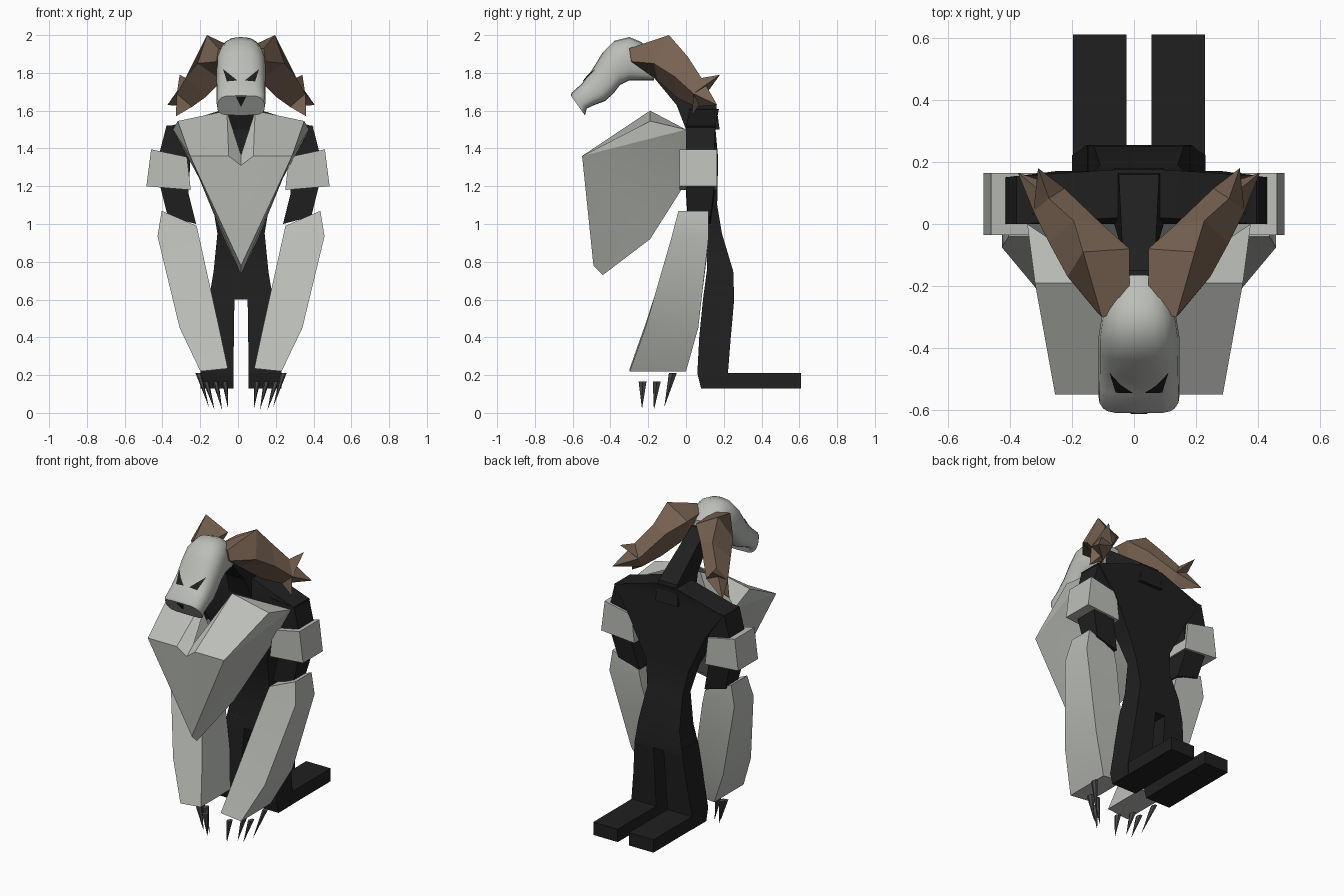
import bpy, bmesh, math
from mathutils import Vector
from mathutils.bvhtree import BVHTree

if "Cube" in bpy.data.objects:
    bpy.data.objects.remove(bpy.data.objects["Cube"])

CX = 0.016  # the figure's own middle line


def material(name, rgb):
    m = bpy.data.materials.new(name)
    m.diffuse_color = (*rgb, 1)
    m.use_nodes = True
    m.node_tree.nodes["Principled BSDF"].inputs["Base Color"].default_value = m.diffuse_color
    return m


BLACK = material("black_cloth", (0.014, 0.014, 0.014))
CLAW = material("claw_grey", (0.07, 0.07, 0.07))
BROWN = material("horn_brown", (0.19, 0.125, 0.085))
BONE = material("bone_grey", (0.5, 0.52, 0.48))


def finish(name, bm, mat=None, smooth=None):
    bmesh.ops.remove_doubles(bm, verts=bm.verts, dist=1e-5)
    bmesh.ops.recalc_face_normals(bm, faces=bm.faces)
    me = bpy.data.meshes.new(name)
    bm.to_mesh(me)
    bm.free()
    ob = bpy.data.objects.new(name, me)
    bpy.context.collection.objects.link(ob)
    me.materials.append(mat or BONE)
    if smooth:
        bpy.context.view_layer.objects.active = ob
        ob.select_set(True)
        bpy.ops.object.shade_smooth_by_angle(angle=math.radians(smooth))
        ob.select_set(False)
    return ob


def place(p, side, cx=CX):
    return Vector((cx + side * p[0], p[1], p[2]))


def loft(bm, rings):
    vs = [[bm.verts.new(p) for p in r] for r in rings]
    n = len(vs[0])
    for a, b in zip(vs, vs[1:]):
        for i in range(n):
            j = (i + 1) % n
            bm.faces.new((a[i], a[j], b[j], b[i]))
    bm.faces.new(vs[0][::-1])
    bm.faces.new(vs[-1])


def column(name, rows, side, mat=None, cx=CX, smooth=None):
    """Stack of rectangles: rows of (z inner, z outer, x inner, x outer, y front, y back)."""
    bm = bmesh.new()
    loft(bm, [[place(p, side, cx) for p in
               ((a, f, zi), (b, f, zo), (b, k, zo), (a, k, zi))]
              for zi, zo, a, b, f, k in rows])
    return finish(name, bm, mat, smooth)


# Torso, and neck leaning forward to the head
column("torso", [(z, z, -w, w, f, b) for z, w, f, b in (
    (.60, .17, .09, .255), (.75, .145, .11, .25), (.95, .125, .11, .19),
    (1.10, .15, .06, .165), (1.35, .27, .0, .17), (1.515, .385, .0, .155),
    (1.61, .08, .02, .175))], 1, BLACK, smooth=25)
column("neck", [(1.50, 1.50, -.08, .08, .0, .178), (1.63, 1.63, -.065, .065, -.05, .16),
                (1.86, 1.86, -.05, .05, -.24, -.15)], 1, BLACK)

for side, tag in ((-1, "left"), (1, "right")):
    # Kneeling legs
    column(tag + "_thigh", [(.64, .64, .035, .165, .095, .25), (.60, .60, .035, .17, .09, .255),
                            (.40, .40, .038, .19, .07, .237), (.21, .21, .04, .215, .06, .222),
                            (.13, .13, .04, .215, .08, .222)], side, BLACK)
    column(tag + "_shin", [(.13, .13, .04, .213, .08, .61), (.212, .212, .04, .213, .08, .61)],
           side, BLACK)
    # Arms with armour
    column(tag + "_upper_arm", [(1.535, 1.52, .22, .387, .0, .155), (1.34, 1.37, .26, .425, .0, .15),
                                (1.16, 1.2, .27, .42, .0, .15), (1.0, 1.04, .23, .38, .01, .13)],
           side, BLACK, cx=.008)
    column(tag + "_arm_band", [(1.355, 1.395, .27, .46, -.035, .165),
                               (1.18, 1.2, .25, .485, -.035, .165)], side, cx=0)
    column(tag + "_forearm", [(.99, 1.07, .235, .42, -.04, .12), (.90, .935, .215, .442, -.075, .12),
                              (.47, .45, .12, .325, -.215, .065), (.235, .22, .07, .215, -.298, .0)],
           side, smooth=25)
    # Claws
    for i, (x0, x1, y0, y1, z0, z1) in enumerate((
            (.085, .068, -.23, -.233, .165, .02), (.135, .10, -.155, -.17, .165, .015),
            (.185, .14, -.155, -.17, .165, .015), (.225, .17, -.07, -.115, .21, .03))):
        bm = bmesh.new()
        tip = bm.verts.new(place((x1, y1, z1), side))
        ring = [bm.verts.new(place((x0 + .016 * math.cos(t), y0 + .024 * math.sin(t), z0), side))
                for t in (k * math.tau / 6 for k in range(6))]
        bm.faces.new(ring)
        for k in range(6):
            bm.faces.new((ring[k], ring[(k + 1) % 6], tip))
        finish(f"{tag}_claw_{i}", bm, CLAW)

    # Swept horns, four-sided, ending in three points
    rings = [[(.03, -.28, 1.93), (.12, -.30, 1.93), (.13, -.29, 1.86), (.04, -.27, 1.85)],
             [(.03, -.08, 1.92), (.18, -.09, 2.0), (.23, -.17, 1.85), (.10, -.15, 1.76)],
             [(.12, .0, 1.85), (.21, .01, 1.885), (.29, -.06, 1.78), (.19, -.05, 1.67)],
             [(.24, .115, 1.70), (.31, .10, 1.745), (.34, .04, 1.69), (.26, .05, 1.62)]]
    rings = [[place(p, side) for p in r] for r in rings]
    bm = bmesh.new()
    loft(bm, rings)
    a, b, c, d = rings[-1]
    up = b.lerp(rings[2][1], .2)
    for base, tip in (((a, up, c), (.325, .18, 1.79)), ((a, b, c, d), (.39, .165, 1.63)),
                      ((d, c, a), (.345, .03, 1.57))):
        v = [bm.verts.new(p) for p in base]
        t = bm.verts.new(place(tip, side))
        for k in range(len(v)):
            bm.faces.new((v[k], v[(k + 1) % len(v)], t))
    finish(tag + "_horn", bm, BROWN)

# Wedge chest plate with a V neckline
P = dict(N=(0, -.54, 1.31), H=(0, -.47, 1.365), G=(.065, -.55, 1.36), F=(.27, -.55, 1.36),
         T=(0, -.49, .78), K=(0, -.44, .73), R=(.075, -.19, 1.6), S=(.36, .0, 1.5),
         M=(.335, -.19, 1.545), B=(.21, .0, 1.22), L=(.09, -.19, .92), C=(0, .0, 1.22),
         D=(0, -.19, .92))
bm = bmesh.new()
for side in (-1, 1):
    for face in ("NGT", "GFT", "NHG", "HRG", "GRMF", "RSM", "FMS", "FSB", "FBL", "FLKT",
                 "BCDL", "LDK"):
        bm.faces.new([bm.verts.new(place(P[k], side)) for k in face])
finish("chest_plate", bm, smooth=22)

# Head mask: (top y, z), (bottom y, z), half width, roundness of the top
bm = bmesh.new()
rings = []
for ty, tz, by, bz, w, e in (
        (-.165, 1.90, -.17, 1.76, .08, .8), (-.24, 1.965, -.24, 1.76, .105, .8),
        (-.30, 1.99, -.30, 1.76, .12, .8), (-.38, 1.97, -.35, 1.735, .13, .8),
        (-.44, 1.91, -.385, 1.69, .13, .8), (-.495, 1.82, -.43, 1.65, .13, .7),
        (-.55, 1.745, -.485, 1.63, .13, .5), (-.605, 1.695, -.525, 1.612, .13, .4),
        (-.61, 1.68, -.535, 1.575, .125, .4)):
    ring = []
    for k in range(20):
        t = k * math.tau / 20
        s = math.sin(t)
        u = math.copysign(abs(math.cos(t)) ** (e if s > 0 else .4), math.cos(t))
        v = .4 + (.6 if s > 0 else .4) * math.copysign(abs(s) ** .8, s)
        ring.append((CX + w * u, by + (ty - by) * v, bz + (tz - bz) * v))
    rings.append(ring)
loft(bm, rings)
bmesh.ops.recalc_face_normals(bm, faces=bm.faces)
tree = BVHTree.FromBMesh(bm)
finish("head_mask", bm, smooth=40)

# Eyes and nose laid onto the mask
for name, tri in (("left_eye", ((-.095, 1.82), (-.02, 1.76), (-.075, 1.755))),
                  ("right_eye", ((.095, 1.82), (.02, 1.76), (.075, 1.755))),
                  ("nose", ((-.028, 1.674), (.028, 1.674), (0, 1.62)))):
    bm = bmesh.new()
    bm.faces.new([bm.verts.new((CX + x, -1, z)) for x, z in tri])
    bmesh.ops.subdivide_edges(bm, edges=bm.edges[:], cuts=3, use_grid_fill=True)
    for v in bm.verts:
        hit = tree.ray_cast(v.co, Vector((0, 1, 0)))[0]
        v.co.y = (hit.y if hit else -.5) - .006
    finish(name, bm, BLACK)
